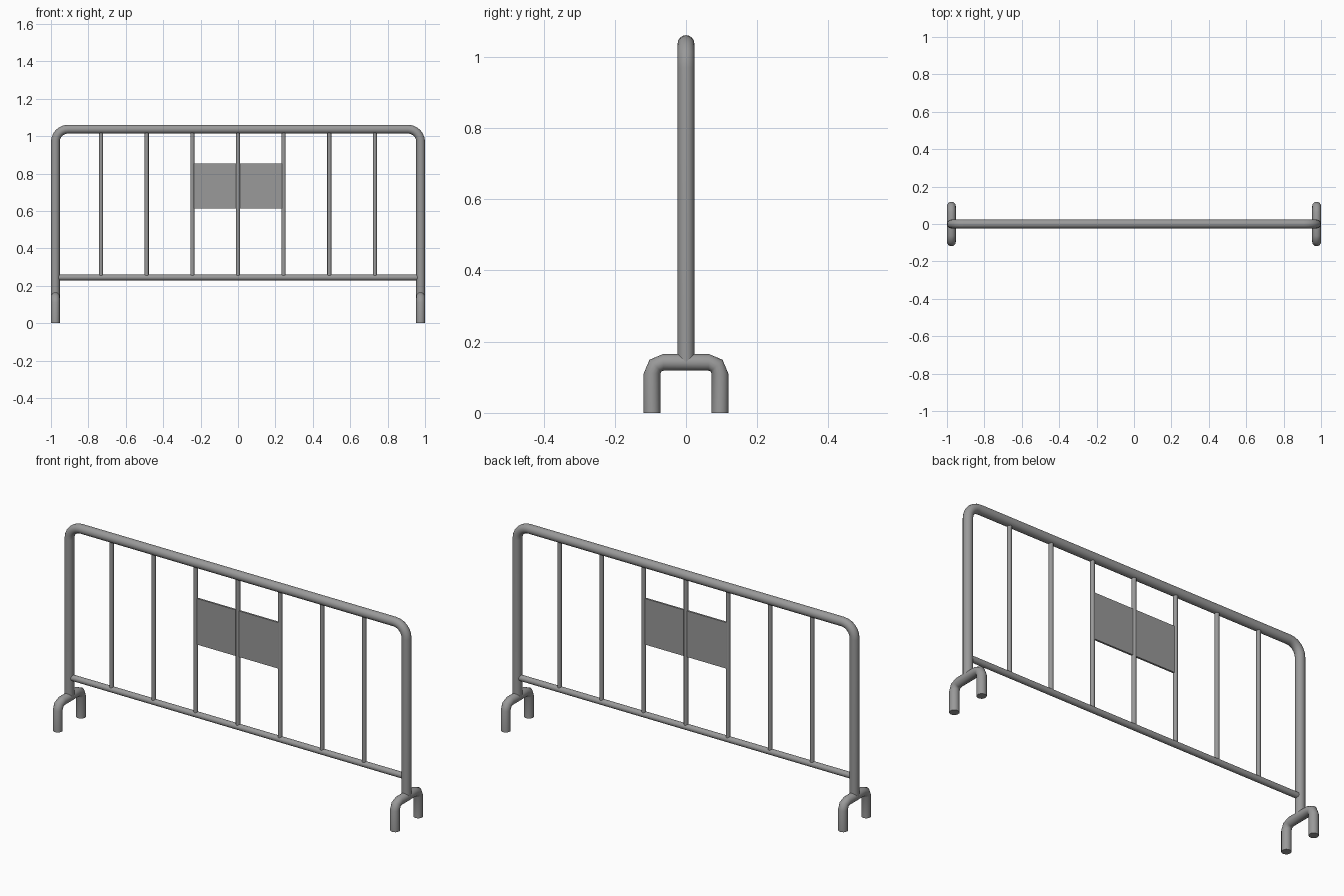
import bpy, bmesh, math
from mathutils import Vector

if "Cube" in bpy.data.objects:
    bpy.data.objects.remove(bpy.data.objects["Cube"])

SIDES = 16
steel = bpy.data.materials.new("dark_steel")
steel.diffuse_color = (0.32, 0.32, 0.32, 1)
steel.use_nodes = True
steel.node_tree.nodes["Principled BSDF"].inputs["Base Color"].default_value = steel.diffuse_color


def finish(bm, name):
    bmesh.ops.recalc_face_normals(bm, faces=bm.faces)
    mesh = bpy.data.meshes.new(name)
    bm.to_mesh(mesh)
    bm.free()
    mesh.materials.append(steel)
    ob = bpy.data.objects.new(name, mesh)
    bpy.context.collection.objects.link(ob)
    bpy.ops.object.select_all(action='DESELECT')
    ob.select_set(True)
    bpy.context.view_layer.objects.active = ob
    bpy.ops.object.shade_smooth_by_angle(angle=math.radians(50))
    return ob


def tube(name, path, normal, r, sides=SIDES):
    """Sweep a circle along a planar path of (point, tangent) pairs."""
    bm = bmesh.new()
    n = Vector(normal)
    rings = []
    for p, t in path:
        b = Vector(t).normalized().cross(n)
        rings.append([bm.verts.new(Vector(p) + r * (math.cos(a) * n + math.sin(a) * b))
                      for a in (2 * math.pi * i / sides for i in range(sides))])
    for r0, r1 in zip(rings, rings[1:]):
        for i in range(sides):
            j = (i + 1) % sides
            bm.faces.new((r0[i], r0[j], r1[j], r1[i]))
    bm.faces.new(rings[0])
    bm.faces.new(rings[-1])
    return finish(bm, name)


def arch(name, half, top, bottom, bend, r, steps, axis, offset=(0, 0, 0)):
    """Upside-down U with rounded corners, spread along a horizontal axis."""
    h, up, off = Vector(axis), Vector((0, 0, 1)), Vector(offset)
    path = [(off - h * half + up * bottom, up)]
    for side in (-1, 1):
        for k in range(steps + 1):
            a = math.pi / 2 * k / steps
            a = math.pi - a if side < 0 else math.pi / 2 - a
            p = h * (side * (half - bend) + bend * math.cos(a)) + up * (top - bend + bend * math.sin(a))
            path.append((off + p, h * math.sin(a) - up * math.cos(a)))
    path.append((off + h * half + up * bottom, -up))
    return tube(name, path, h.cross(up), r)


def rod(name, p0, p1, r, normal, sides):
    t = Vector(p1) - Vector(p0)
    return tube(name, [(p0, t), (p1, t)], normal, r, sides)


# main bent frame
arch("frame", 0.9765, 1.0375, 0.14, 0.068, 0.0235, 6, (1, 0, 0))

# forked feet
for side, label in ((-1, "left"), (1, "right")):
    arch(label + "_foot", 0.0955, 0.142, 0.0, 0.032, 0.0235, 2, (0, 1, 0), (side * 0.9765, 0, 0))

# lower rail
rod("bottom_rail", (-0.9765, 0, 0.2445), (0.9765, 0, 0.2445), 0.0155, (0, 1, 0), SIDES)

# upright bars
for i in range(-3, 4):
    x = i * 0.244
    rod("bar_%d" % (i + 4), (x, 0, 0.245), (x, 0, 1.035), 0.011, (0, 1, 0), 12)

# sign panel
bm = bmesh.new()
bmesh.ops.create_cube(bm, size=1)
bmesh.ops.scale(bm, vec=(0.48, 0.01, 0.241), verts=bm.verts)
bmesh.ops.translate(bm, vec=(0, 0, 0.734), verts=bm.verts)
finish(bm, "sign_panel")
